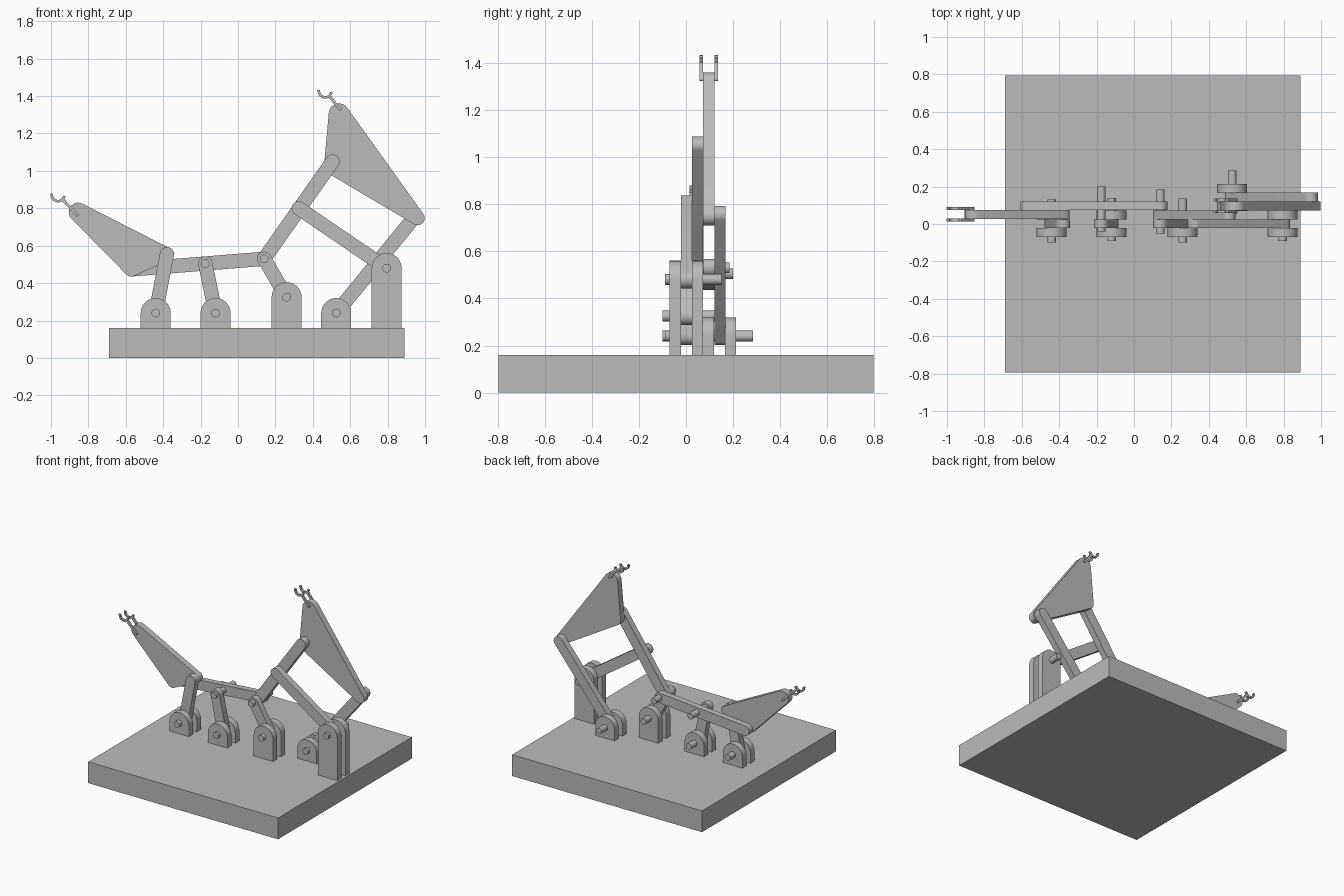
import bpy, bmesh
from math import cos, sin, radians, tau
from mathutils import Vector
from mathutils.geometry import convex_hull_2d

cube = bpy.data.objects.get("Cube")
if cube:
    bpy.data.objects.remove(cube, do_unlink=True)

grey = bpy.data.materials.new("plain grey")
grey.use_nodes = True
colour = (0.5, 0.5, 0.5, 1)
grey.diffuse_color = colour
grey.node_tree.nodes["Principled BSDF"].inputs["Base Color"].default_value = colour


def slab(name, outline, y0, y1):
    """Extrude an outline drawn in x and z from y0 to y1."""
    bm = bmesh.new()
    face = bm.faces.new([bm.verts.new((x, y0, z)) for x, z in outline])
    new = bmesh.ops.extrude_face_region(bm, geom=[face])["geom"]
    moved = [v for v in new if isinstance(v, bmesh.types.BMVert)]
    bmesh.ops.translate(bm, verts=moved, vec=(0, y1 - y0, 0))
    bmesh.ops.recalc_face_normals(bm, faces=bm.faces)
    mesh = bpy.data.meshes.new(name)
    bm.to_mesh(mesh)
    bm.free()
    mesh.materials.append(grey)
    ob = bpy.data.objects.new(name, mesh)
    bpy.context.collection.objects.link(ob)
    bpy.ops.object.select_all(action="DESELECT")
    ob.select_set(True)
    bpy.context.view_layer.objects.active = ob
    bpy.ops.object.shade_smooth_by_angle(angle=radians(30))
    return ob


def rounded(name, circles, y0, y1, corners=()):
    """Plate wrapped tightly round circles (x, z, radius) and sharp corners."""
    pts = [Vector((x + r * cos(tau * i / 40), z + r * sin(tau * i / 40)))
           for x, z, r in circles for i in range(40)]
    pts += [Vector(c) for c in corners]
    slab(name, [pts[i] for i in convex_hull_2d(pts)], y0, y1)


def link(name, a, b, y0, y1, r=0.038):
    rounded(name, [(*a, r), (*b, r)], y0, y1)


def pin(name, at, y0, y1):
    rounded(name, [(*at, 0.023)], y0, y1)


def hook(name, centre, foot, y0):
    """Open half ring with a straight stem."""
    c = Vector(centre)
    spokes = [Vector((cos(radians(a)), sin(radians(a)))) for a in range(170, 356, 15)]
    ring = [c + s * 0.041 for s in spokes] + [c + s * 0.027 for s in reversed(spokes)]
    slab(name + "_ring", ring, y0, y0 + 0.015)
    foot = Vector(foot)
    top = c + (foot - c).normalized() * 0.034
    link(name + "_stem", top, foot, y0, y0 + 0.015, 0.008)


# Base plate
base_top = 0.16
slab("base", [(-0.69, 0), (0.89, 0), (0.89, base_top), (-0.69, base_top)], -0.795, 0.795)

# Ground pivots, each with a pair of round-topped brackets and a pin
pivots = {
    "far_right": ((-0.44, 0.24), 0, -0.10, 0.13),
    "right": ((-0.12, 0.24), 0, -0.09, 0.14),
    "middle": ((0.26, 0.325), 0, -0.10, 0.135),
    "left": ((0.525, 0.24), 0.14, 0.05, 0.285),
    "far_left": ((0.795, 0.48), 0, -0.09, 0.15),
}
for name, ((x, z), shift, pin0, pin1) in pivots.items():
    for side, y in (("front", -0.07), ("back", 0.025)):
        rounded(f"{name}_bracket_{side}", [(x, z, 0.08)], y + shift, y + shift + 0.048,
                [(x - 0.08, base_top), (x + 0.08, base_top)])
    pin(name + "_pin", (x, z), pin0, pin1)

# Moving joints
jaw_joint = (-0.38, 0.555)
rocker_joint = (-0.175, 0.505)
crank_joint = (0.14, 0.53)
coupler_end = (-0.57, 0.473)
arm_top = (0.505, 1.05)
arm_middle = (0.325, 0.8)
upper_joint = (0.945, 0.755)

# Links in the front layer
FRONT = (-0.022, 0.025)
link("jaw_link", pivots["far_right"][0], jaw_joint, *FRONT)
link("rocker_link", pivots["right"][0], rocker_joint, *FRONT)
link("crank_link", pivots["middle"][0], crank_joint, *FRONT)
link("brace_link", pivots["far_left"][0], arm_middle, *FRONT)

# Links in the layers behind
link("arm_link", crank_joint, arm_top, 0.025, 0.073)
link("coupler_link", crank_joint, coupler_end, 0.075, 0.12)
link("rear_link", pivots["left"][0], upper_joint, 0.12, 0.168)
pin("rocker_joint_pin", rocker_joint, -0.04, 0.2)
pin("crank_joint_pin", crank_joint, -0.05, 0.185)

# Large plates
rounded("lower_plate", [(-0.855, 0.78, 0.05), (*jaw_joint, 0.035), (*coupler_end, 0.038)],
        0.028, 0.075)
rounded("upper_plate", [(0.54, 1.305, 0.055), (0.505, 1.025, 0.045), (0.96, 0.748, 0.038)],
        0.073, 0.12)

# Paired hooks on the plate tips
for side, low_y, high_y in (("front", 0.014, 0.058), ("back", 0.075, 0.12)):
    hook("lower_hook_" + side, (-0.962, 0.872), (-0.86, 0.765), low_y)
    hook("upper_hook_" + side, (0.466, 1.427), (0.545, 1.33), high_y)
